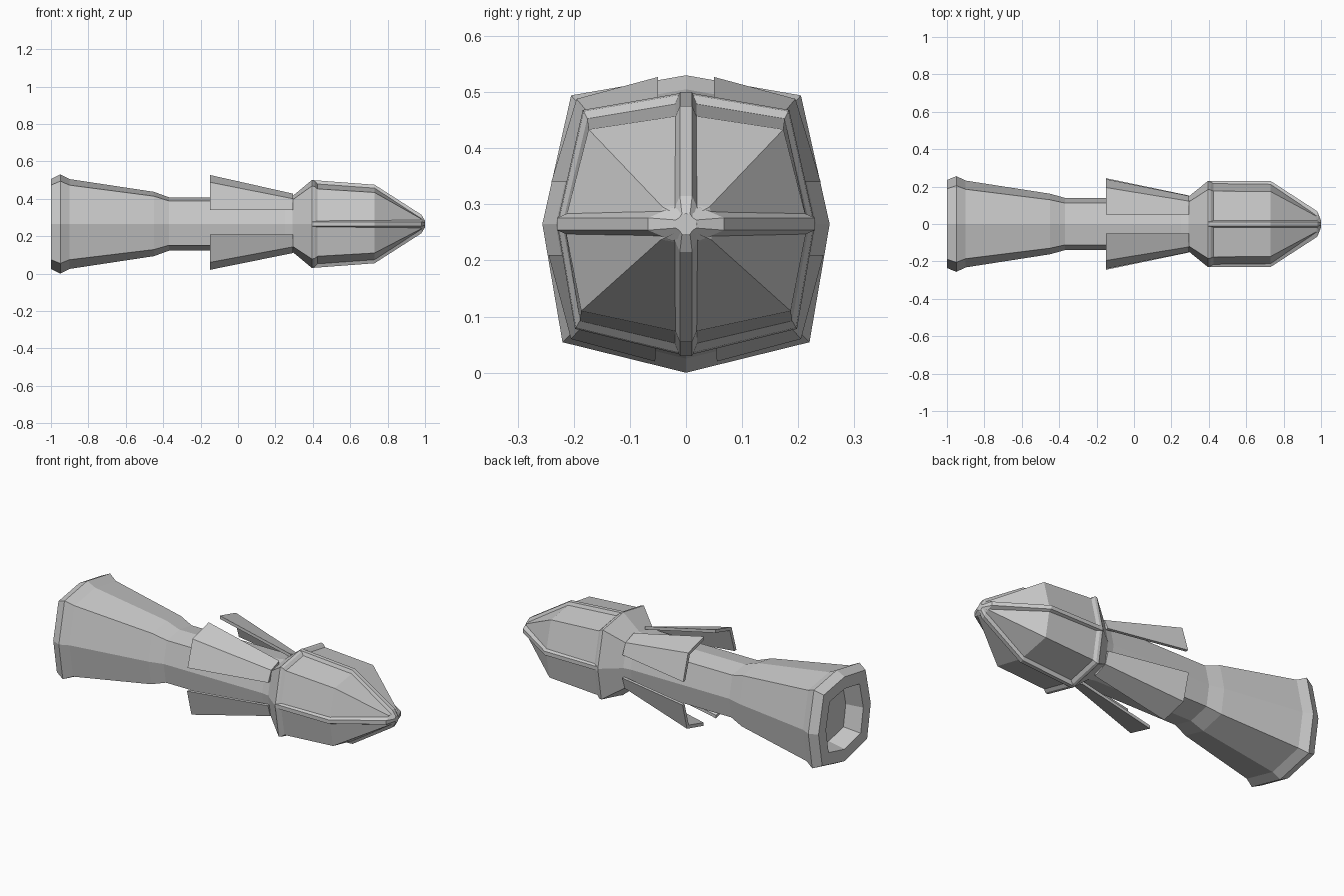
import bpy, bmesh

if "Cube" in bpy.data.objects:
    bpy.data.objects.remove(bpy.data.objects["Cube"])

ZC = 0.265  # height of the long axis


def loft(name, rings, closed_ends=True):
    """Skin a list of equal-length point rings into a flat-shaded solid."""
    bm = bmesh.new()
    rows = [[bm.verts.new((x, y, z + ZC)) for x, y, z in r] for r in rings]
    n = len(rows[0])
    for a, b in zip(rows, rows[1:]):
        for i in range(n):
            j = (i + 1) % n
            bm.faces.new((a[i], a[j], b[j], b[i]))
    if closed_ends:
        bm.faces.new(rows[0])
        bm.faces.new(rows[-1])
    bmesh.ops.recalc_face_normals(bm, faces=bm.faces)
    me = bpy.data.meshes.new(name)
    bm.to_mesh(me)
    bm.free()
    ob = bpy.data.objects.new(name, me)
    bpy.context.collection.objects.link(ob)
    return ob


def octagon(x, hy, hz):
    """Bulged-square section with eight corners."""
    pts = [(0, 1), (.80, .865), (1, 0), (.86, -.795),
           (0, -1), (-.86, -.795), (-1, 0), (-.80, .865)]
    return [(x, u * hy, v * hz) for u, v in pts]


# Flared tail and neck, with the recessed opening at the rear
body = [(-.90, .17 * .9, .17 * .9), (-1, .168, .172), (-1, .235, .24),
        (-.95, .256, .265), (-.90, .232, .24), (-.45, .162, .172),
        (-.37, .14, .143), (.25, .14, .143), (.31, .15, .153)]
loft("tail_and_neck", [octagon(*r) for r in body])

# Head with sunken panels behind a raised rim
head = [(.29, .145, .148), (.395, .23, .235), (.41, .228, .232),
        (.425, .220, .217), (.73, .217, .195), (.975, .052, .035), (.995, .018, .018)]
loft("head", [octagon(*r) for r in head])

# Four raised ridges running to the tip
ridge_top = [(.395, .235), (.73, .21), (.98, .050), (1.0, .018)]
ridge_side = [(.395, .23), (.73, .23), (.98, .068), (1.0, .018)]
for label, profile, vertical in (("vertical", ridge_top, True), ("side", ridge_side, False)):
    for s in (1, -1):
        rings = []
        for x, h in profile:
            inner = max(h - .045, 0)
            k = min(1, h / .04 + .2)
            sec = [(-.011 * k, h), (.011 * k, h), (.03 * k, inner), (-.03 * k, inner)]
            rings.append([(x, w, s * d) if vertical else (x, s * d, w) for w, d in sec])
        loft(f"{label}_ridge_{'a' if s > 0 else 'b'}", rings)


# Four creased fins wrapped around the corners of the neck
def fin_ring(x, pts, t, sy, sz):
    inner = [(pts[0][0], pts[0][1] - t), (pts[1][0] - t * .85, pts[1][1] - t * .85),
             (pts[2][0] - t, pts[2][1])]
    return [(x, sy * y, sz * z) for y, z in pts + inner[::-1]]


for sz, back, front in (
        (1, [(.05, .262), (.195, .223), (.24, .075)], [(.05, .162), (.122, .135), (.15, .075)]),
        (-1, [(.055, .245), (.205, .205), (.245, .055)], [(.05, .155), (.13, .122), (.152, .055)])):
    for sy in (1, -1):
        loft(f"{'upper' if sz > 0 else 'lower'}_fin_{'left' if sy > 0 else 'right'}",
             [fin_ring(-.15, back, .018, sy, sz), fin_ring(.295, front, .018, sy, sz)])
